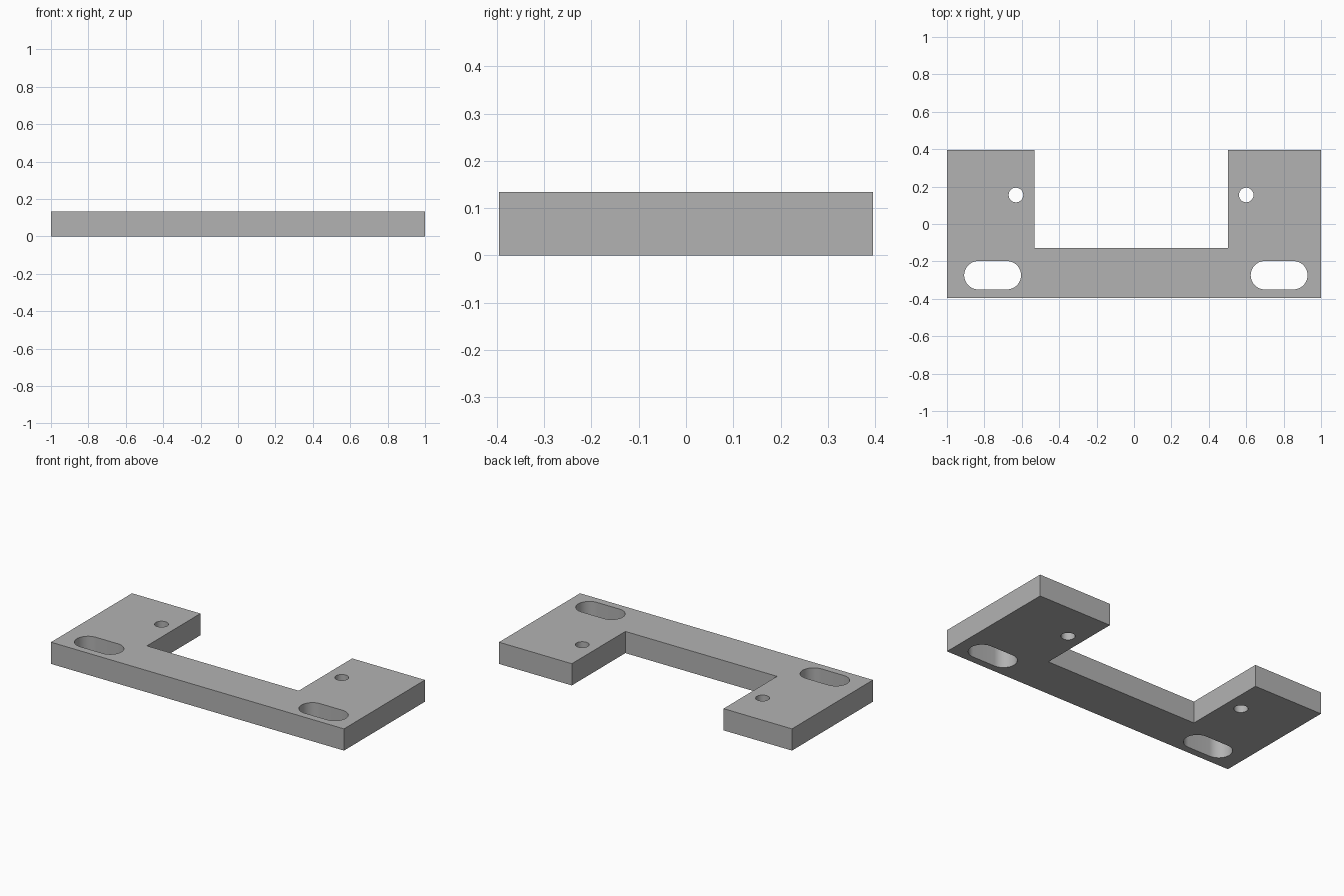
import bpy, bmesh
from math import cos, sin, pi, radians

cube = bpy.data.objects.get("Cube")
if cube:
    bpy.data.objects.remove(cube)

THICKNESS = 0.134
ARC_STEPS = 24


def slot_loop(cx, cy, radius, half_run=0.0):
    """Outline of a round hole, or of a slot when half_run is above zero."""
    points = []
    for side, start in ((1, -pi / 2), (-1, pi / 2)):
        # A plain hole leaves out the end point shared by its two half circles
        count = ARC_STEPS + (1 if half_run else 0)
        for i in range(count):
            a = start + pi * i / ARC_STEPS
            points.append((cx + side * half_run + radius * cos(a),
                           cy + radius * sin(a)))
    return points


# U-shaped plate outline, slightly uneven arms
outline = [(-1, -0.395), (1, -0.395), (1, 0.395), (0.503, 0.395),
           (0.503, -0.127), (-0.533, -0.127), (-0.533, 0.395), (-1, 0.395)]
# Screw holes in the arms and slots in the front corners
loops = [outline,
         slot_loop(-0.631, 0.155, 0.039), slot_loop(0.6, 0.155, 0.039),
         slot_loop(-0.756, -0.274, 0.076, 0.076),
         slot_loop(0.776, -0.274, 0.076, 0.076)]

# Fill the outline around the openings, then raise it to full thickness
bm = bmesh.new()
for loop in loops:
    verts = [bm.verts.new((x, y, 0)) for x, y in loop]
    for i, v in enumerate(verts):
        bm.edges.new((verts[i - 1], v))
bmesh.ops.triangle_fill(bm, edges=bm.edges[:], use_beauty=True)
raised = bmesh.ops.extrude_face_region(bm, geom=bm.faces[:], use_keep_orig=True)
top = [g for g in raised["geom"] if isinstance(g, bmesh.types.BMVert)]
bmesh.ops.translate(bm, verts=top, vec=(0, 0, THICKNESS))
bmesh.ops.recalc_face_normals(bm, faces=bm.faces[:])
mesh = bpy.data.meshes.new("mounting_plate")
bm.to_mesh(mesh)
bm.free()

plate = bpy.data.objects.new("mounting_plate", mesh)
bpy.context.collection.objects.link(plate)

# Plain grey finish
grey = bpy.data.materials.new("plain_grey")
grey.use_nodes = True
color = (0.45, 0.45, 0.45, 1)
grey.diffuse_color = color
grey.node_tree.nodes["Principled BSDF"].inputs["Base Color"].default_value = color
mesh.materials.append(grey)

# Smooth hole walls, sharp plate edges
bpy.ops.object.select_all(action="DESELECT")
plate.select_set(True)
bpy.context.view_layer.objects.active = plate
bpy.ops.object.shade_smooth_by_angle(angle=radians(30))
